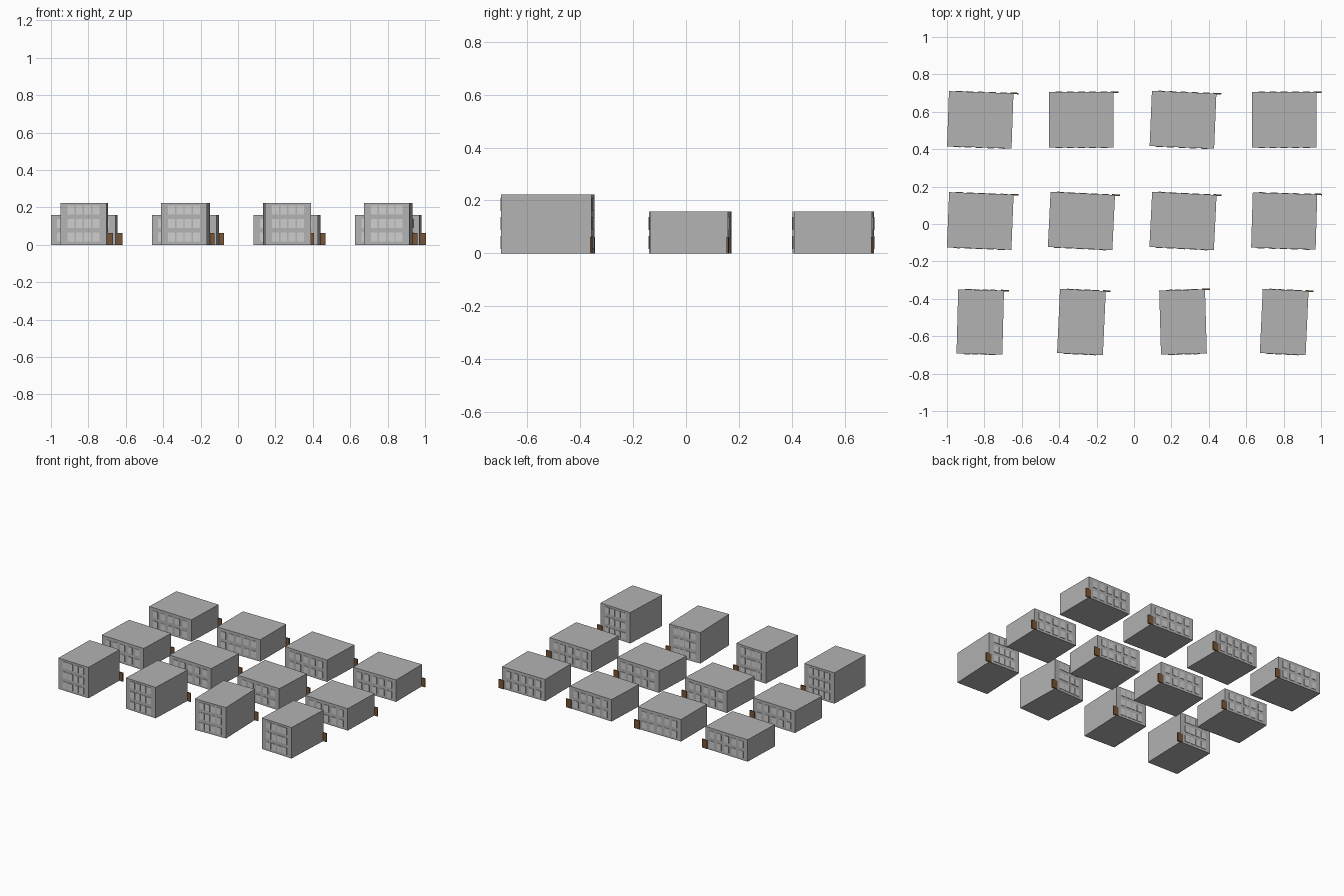
import bpy, math
from mathutils import Matrix

if "Cube" in bpy.data.objects:
    bpy.data.objects.remove(bpy.data.objects["Cube"])


def material(name, rgb):
    m = bpy.data.materials.new(name)
    m.diffuse_color = (*rgb, 1)
    m.use_nodes = True
    m.node_tree.nodes["Principled BSDF"].inputs["Base Color"].default_value = m.diffuse_color
    return m


WALL = material("wall grey", (0.45, 0.45, 0.45))
PANE = material("window pale grey", (0.62, 0.62, 0.62))
DOOR = material("door brown", (0.19, 0.09, 0.035))


def boxes(name, specs, mat, place):
    """One object made of several boxes given as (centre, size)."""
    verts, faces = [], []
    for c, s in specs:
        n = len(verts)
        verts += [(c[0] + i * s[0] / 2, c[1] + j * s[1] / 2, c[2] + k * s[2] / 2)
                  for k in (-1, 1) for i, j in ((-1, -1), (1, -1), (1, 1), (-1, 1))]
        faces += [(n + 3, n + 2, n + 1, n), (n + 4, n + 5, n + 6, n + 7)]
        faces += [(n + i, n + (i + 1) % 4, n + 4 + (i + 1) % 4, n + 4 + i) for i in range(4)]
    mesh = bpy.data.meshes.new(name)
    mesh.from_pydata(verts, [], faces)
    mesh.materials.append(mat)
    ob = bpy.data.objects.new(name, mesh)
    ob.matrix_world = place
    bpy.context.collection.objects.link(ob)


def building(label, x, y, turn, w, d, h, cols, pitch, rows):
    place = Matrix.Translation((x, y, 0)) @ Matrix.Rotation(math.radians(turn), 4, 'Z')
    boxes(label + "_walls", [((0, 0, h / 2), (w, d, h))], WALL, place)
    # thin window plates on front and back
    for side, face in ((-1, "front"), (1, "back")):
        panes = [(((c - (cols - 1) / 2) * pitch, side * d / 2, 0.041 + 0.072 * r),
                  (0.037, 0.006, 0.048)) for c in range(cols) for r in range(rows)]
        boxes(f"{label}_{face}_windows", panes, PANE, place)
    # door plate overhanging the back right corner
    boxes(label + "_door", [((w / 2 + 0.005, d / 2, 0.031), (0.042, 0.008, 0.062))], DOOR, place)


columns = (-0.822, -0.281, 0.262, 0.803)
# row: name, y, turns, width, depth, height, window columns, pitch, floors
rows = [
    ("front_block", -0.524, (-1.5, -2.6, 1.6, -2.6), 0.245, 0.343, 0.223, 4, 0.0445, 3),
    ("middle_block", 0.016, (-2.3, -2.8, -2.8, -1.7), 0.345, 0.295, 0.158, 5, 0.06, 2),
    ("rear_block", 0.557, (-2, 0, -2.4, 0), 0.345, 0.295, 0.158, 5, 0.06, 2),
]
for name, y, turns, *dims in rows:
    for i, (x, turn) in enumerate(zip(columns, turns)):
        building(f"{name}_{i + 1}", x, y, turn, *dims)
